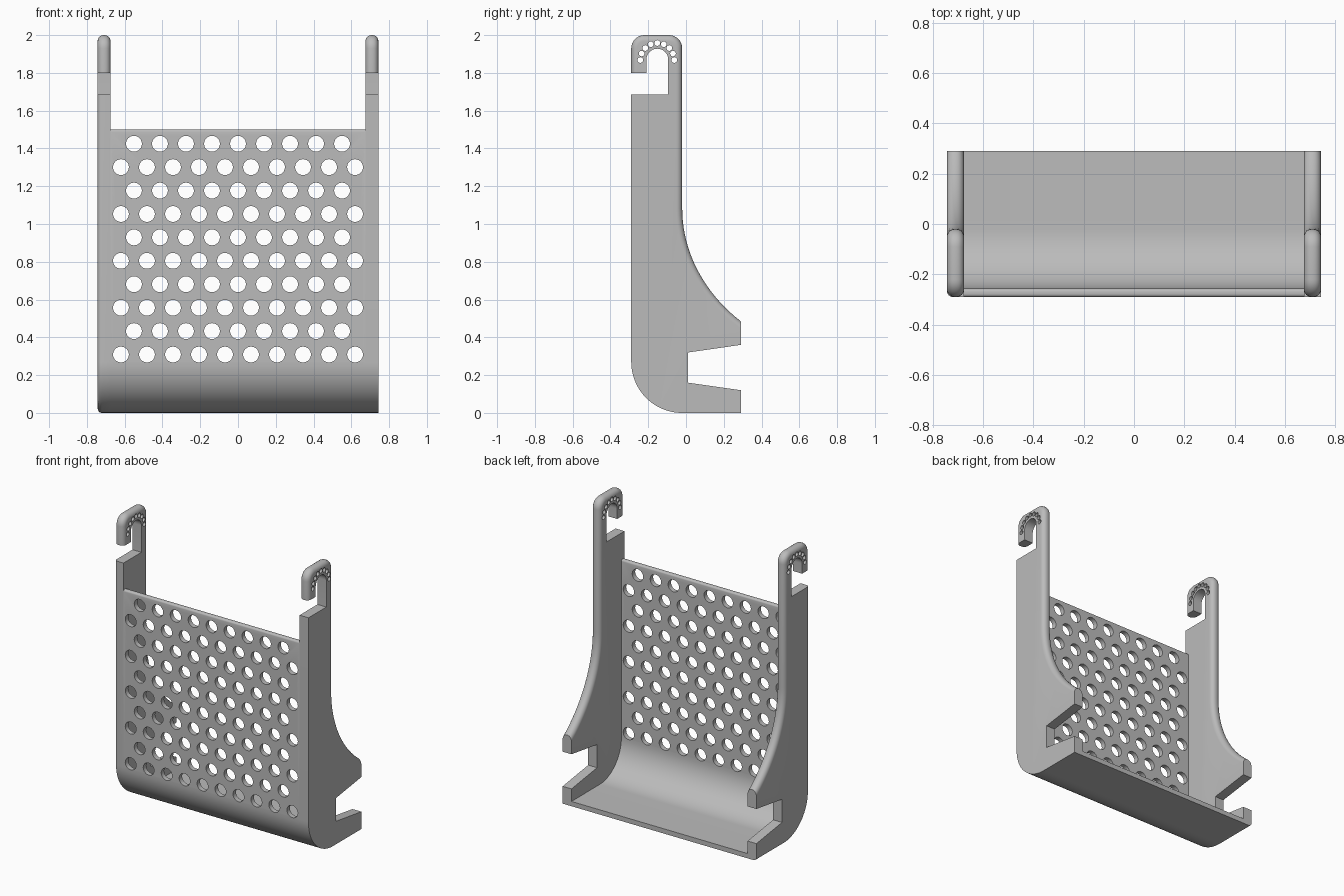
import bpy, bmesh
from math import sin, cos, pi, radians

cube = bpy.data.objects.get("Cube")
if cube:
    bpy.data.objects.remove(cube, do_unlink=True)

grey = bpy.data.materials.new("plain grey")
grey.use_nodes = True
colour = (0.5, 0.5, 0.5, 1)
grey.diffuse_color = colour
grey.node_tree.nodes["Principled BSDF"].inputs["Base Color"].default_value = colour

FRONT, BACK, SPINE = -0.29, 0.29, -0.02   # depth limits and rear line of the arms
INNER, OUTER = 0.675, 0.743               # side plate faces
WALL, BEND = 0.033, 0.27                  # sheet thickness, bottom bend radius


def arc(cy, cz, r, start, end, n=12):
    angles = [radians(start + (end - start) * i / n) for i in range(n + 1)]
    return [(cy + r * cos(a), cz + r * sin(a)) for a in angles]


def prism(bm, profile, x0, x1):
    """Extrude a side profile of (y, z) points from x0 to x1."""
    face = bm.faces.new([bm.verts.new((x0, y, z)) for y, z in profile])
    ext = bmesh.ops.extrude_face_region(bm, geom=[face])["geom"]
    moved = [v for v in ext if isinstance(v, bmesh.types.BMVert)]
    bmesh.ops.translate(bm, verts=moved, vec=(x1 - x0, 0, 0))
    bmesh.ops.recalc_face_normals(bm, faces=bm.faces)


def round_edges(bm, rule, size, segments):
    edges = [e for e in bm.edges if rule(e.verts[0].co, e.verts[1].co)]
    bmesh.ops.bevel(bm, geom=edges, offset=size, segments=segments, profile=0.5,
                    affect='EDGES', clamp_overlap=False)


def make(name, bm):
    mesh = bpy.data.meshes.new(name)
    bm.to_mesh(mesh)
    bm.free()
    mesh.materials.append(grey)
    obj = bpy.data.objects.new(name, mesh)
    bpy.context.collection.objects.link(obj)
    return obj


def drill(obj, holes):
    """Cut the round holes, given as (axis, (y, z) profile or x-z disc) prisms."""
    cutter = make("hole_cutter", holes)
    cutter.hide_render = True
    mod = obj.modifiers.new("holes", 'BOOLEAN')
    mod.operation, mod.solver, mod.object = 'DIFFERENCE', 'EXACT', cutter
    bpy.ops.object.select_all(action='DESELECT')
    bpy.context.view_layer.objects.active = obj
    obj.select_set(True)
    bpy.ops.object.modifier_apply(modifier=mod.name)
    bpy.data.objects.remove(cutter, do_unlink=True)
    bpy.ops.object.shade_smooth_by_angle(angle=radians(30))


# Side plate outline: rounded foot, slotted back, sweeping arm, hook
foot = arc(SPINE, BEND, BEND, 180, 270, 20) + [(BACK, 0)]
slot = [(BACK, 0.12), (0.01, 0.16), (0.01, 0.32), (BACK, 0.36)]
p0, p1, p2, p3 = (BACK, 0.485), (0.09, 0.64), (SPINE, 0.86), (SPINE, 1.08)
sweep = []
for i in range(21):
    t = i / 20
    w = ((1 - t) ** 3, 3 * t * (1 - t) ** 2, 3 * t * t * (1 - t), t ** 3)
    sweep.append(tuple(sum(k * p[a] for k, p in zip(w, (p0, p1, p2, p3)))
                       for a in (0, 1)))
hook = arc(SPINE - 0.07, 1.93, 0.07, 0, 90, 8) + arc(FRONT + 0.07, 1.93, 0.07, 90, 180, 8)
rim = sweep + hook + [(FRONT, 1.8)]
mouth = [(-0.21, 1.8)] + arc(-0.152, 1.87, 0.058, 180, 0, 16)
shelf = [(-0.094, 1.685), (FRONT, 1.685)]
outline = foot + slot + rim + mouth + shelf


def along(path):
    """Rule: the edge joins two neighbouring points of the path."""
    keys = [(round(y, 4), round(z, 4)) for y, z in path]
    pairs = {frozenset(p) for p in zip(keys, keys[1:])}
    def rule(a, b):
        ends = frozenset((round(v.y, 4), round(v.z, 4)) for v in (a, b))
        return abs(a.x - b.x) < 1e-5 and ends in pairs
    return rule


# Side plates with a fully rounded rim and a ring of small hook holes
for side, name in ((1, "left_side_plate"), (-1, "right_side_plate")):
    bm = bmesh.new()
    prism(bm, outline, side * INNER, side * OUTER)
    round_edges(bm, along(rim), 0.031, 6)
    if side < 0:
        lower = along([shelf[-1]] + foot)
        round_edges(bm, lambda a, b: a.x < -OUTER + 0.001 and lower(a, b), 0.022, 4)
    plate = make(name, bm)
    holes = bmesh.new()
    for cy, cz in arc(-0.152, 1.868, 0.09, 0, 180, 8):
        prism(holes, arc(cy, cz, 0.015, 0, 345, 15), side * 0.6, side * 0.8)
    drill(plate, holes)

# Front panel and floor: one bent sheet
bm = bmesh.new()
sheet = ([(FRONT, 1.5)] + arc(SPINE, BEND, BEND, 180, 270, 20) + [(BACK, 0), (BACK, WALL)]
         + arc(SPINE, BEND, BEND - WALL, 270, 180, 20) + [(FRONT + WALL, 1.5)])
prism(bm, sheet, -INNER, INNER)
round_edges(bm, lambda a, b: min(a.z, b.z) > 1.49 and abs(a.x - b.x) > 1, 0.012, 4)
panel = make("perforated_panel", bm)

# Staggered rows of nine and ten round holes
holes = bmesh.new()
for row in range(10):
    count = 9 + row % 2
    z = 1.425 - row * 0.124
    for i in range(count):
        x = (i - (count - 1) / 2) * 0.1377
        ring = [holes.verts.new((x + u, FRONT - 0.05, z + v))
                for u, v in arc(0, 0, 0.042, 0, 345, 23)]
        face = holes.faces.new(ring)
        ext = bmesh.ops.extrude_face_region(holes, geom=[face])["geom"]
        bmesh.ops.translate(holes, vec=(0, 0.15, 0),
                            verts=[v for v in ext if isinstance(v, bmesh.types.BMVert)])
bmesh.ops.recalc_face_normals(holes, faces=holes.faces)
drill(panel, holes)
